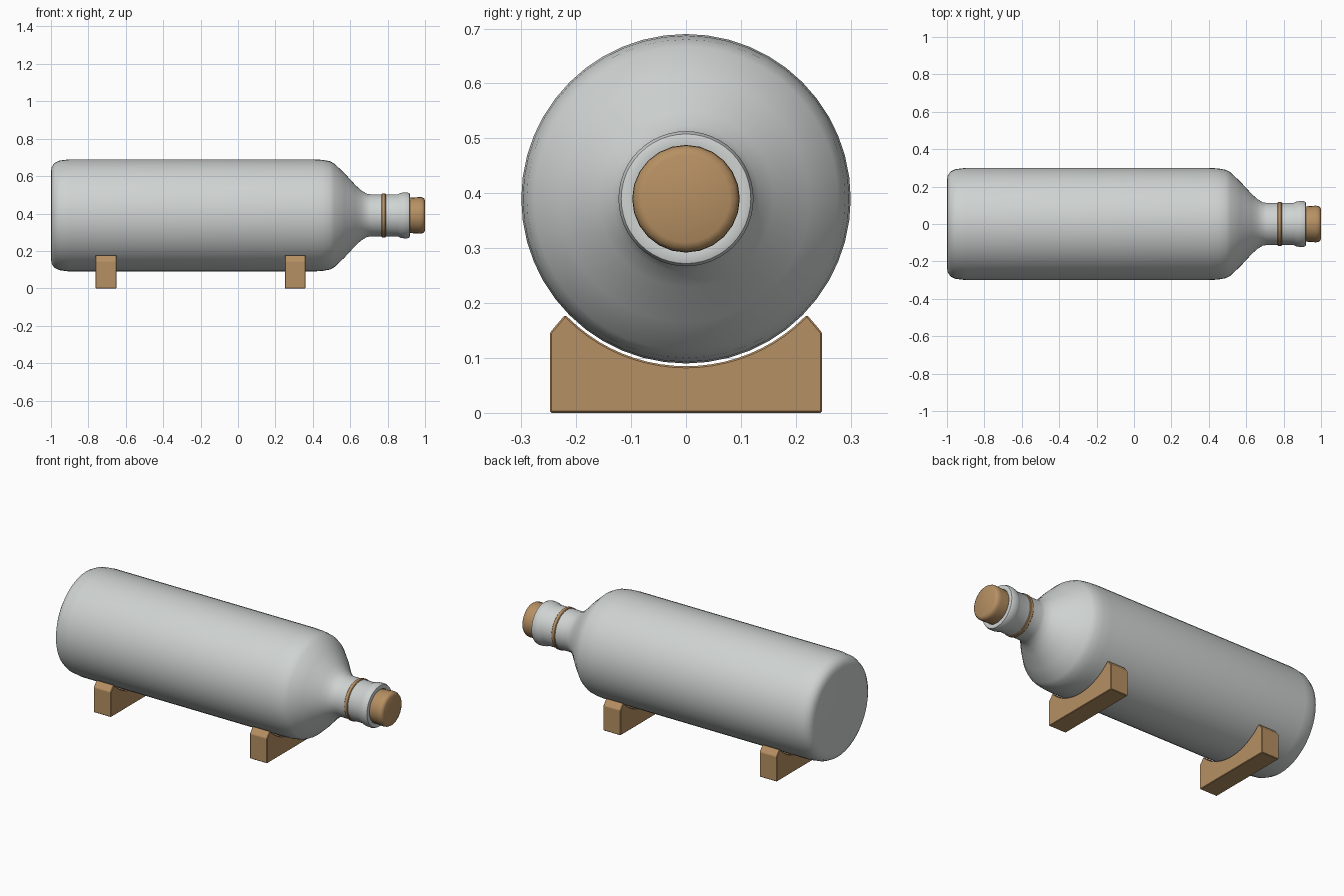
import bpy, bmesh, math
from mathutils import Matrix, Vector

cube = bpy.data.objects.get("Cube")
if cube:
    bpy.data.objects.remove(cube, do_unlink=True)

AXIS_Z = 0.39


def material(name, colour):
    mat = bpy.data.materials.new(name)
    mat.use_nodes = True
    mat.diffuse_color = colour
    bsdf = next(n for n in mat.node_tree.nodes if n.type == 'BSDF_PRINCIPLED')
    bsdf.inputs["Base Color"].default_value = colour
    return mat


glass = material("pale_grey_glass", (0.62, 0.65, 0.64, 1))
wood = material("warm_wood", (0.47, 0.28, 0.125, 1))


def finish(name, bm, mat):
    bmesh.ops.recalc_face_normals(bm, faces=bm.faces)
    mesh = bpy.data.meshes.new(name)
    bm.to_mesh(mesh)
    bm.free()
    mesh.materials.append(mat)
    obj = bpy.data.objects.new(name, mesh)
    bpy.context.collection.objects.link(obj)
    return obj


def lathe(name, profile, mat, sides):
    """Spin (x, radius) points around the bottle's long axis."""
    bm = bmesh.new()
    verts = [bm.verts.new((x, 0, r)) for x, r in profile]
    edges = [bm.edges.new(pair) for pair in zip(verts, verts[1:])]
    bmesh.ops.spin(bm, geom=verts + edges, cent=(0, 0, 0), axis=(1, 0, 0),
                   angle=math.tau, steps=sides)
    bmesh.ops.remove_doubles(bm, verts=bm.verts, dist=0.0005)
    bm.transform(Matrix.Translation((0, 0, AXIS_Z)))
    obj = finish(name, bm, mat)
    bpy.ops.object.select_all(action='DESELECT')
    obj.select_set(True)
    bpy.context.view_layer.objects.active = obj
    bpy.ops.object.shade_smooth_by_angle(angle=math.radians(40))
    return obj


# Bottle: rounded base, long body, sloping shoulder, neck and lip
lathe("bottle", [
    (-1, 0), (-1, 0.235), (-0.996, 0.258), (-0.982, 0.28), (-0.955, 0.293),
    (-0.9, 0.3), (0.4, 0.3), (0.45, 0.297), (0.49, 0.29), (0.515, 0.277),
    (0.57, 0.225), (0.63, 0.16), (0.66, 0.133), (0.69, 0.115), (0.71, 0.113),
    (0.855, 0.113), (0.867, 0.119), (0.88, 0.122), (0.905, 0.123),
    (0.917, 0.118), (0.92, 0.108), (0.918, 0.096), (0.9, 0.09), (0.9, 0)],
    glass, 48)

# Thin band around the neck
lathe("neck_band", [
    (0.768, 0.108), (0.768, 0.115), (0.771, 0.118), (0.787, 0.118),
    (0.79, 0.115), (0.79, 0.108), (0.768, 0.108)], wood, 48)

# Stopper with a softened end
lathe("stopper", [
    (0.9, 0), (0.9, 0.093), (0.93, 0.095), (0.97, 0.098), (0.985, 0.097),
    (0.995, 0.091), (1, 0.08), (1, 0)], wood, 24)


def cradle(name, x, width=0.112):
    """Block with chamfered horns and a round seat for the bottle."""
    reach = math.asin(0.215 / 0.305)
    steps = 20
    seat = [(0.305 * math.sin(a), AXIS_Z - 0.305 * math.cos(a))
            for a in (reach - 2 * reach * i / steps for i in range(steps + 1))]
    outline = [(-0.248, 0), (0.248, 0), (0.248, 0.146), (0.22, 0.179)]
    outline += seat + [(-0.22, 0.179), (-0.248, 0.146)]
    bm = bmesh.new()
    face = bm.faces.new([bm.verts.new((x - width / 2, y, z)) for y, z in outline])
    side = bmesh.ops.extrude_face_region(bm, geom=[face])
    moved = [v for v in side["geom"] if isinstance(v, bmesh.types.BMVert)]
    bmesh.ops.translate(bm, verts=moved, vec=Vector((width, 0, 0)))
    obj = finish(name, bm, wood)
    bevel = obj.modifiers.new("soft_edges", 'BEVEL')
    bevel.width = 0.003
    bevel.segments = 1
    bevel.limit_method = 'ANGLE'
    bevel.angle_limit = math.radians(35)


# Two cradles under the body
cradle("base_cradle", -0.705)
cradle("shoulder_cradle", 0.306)
